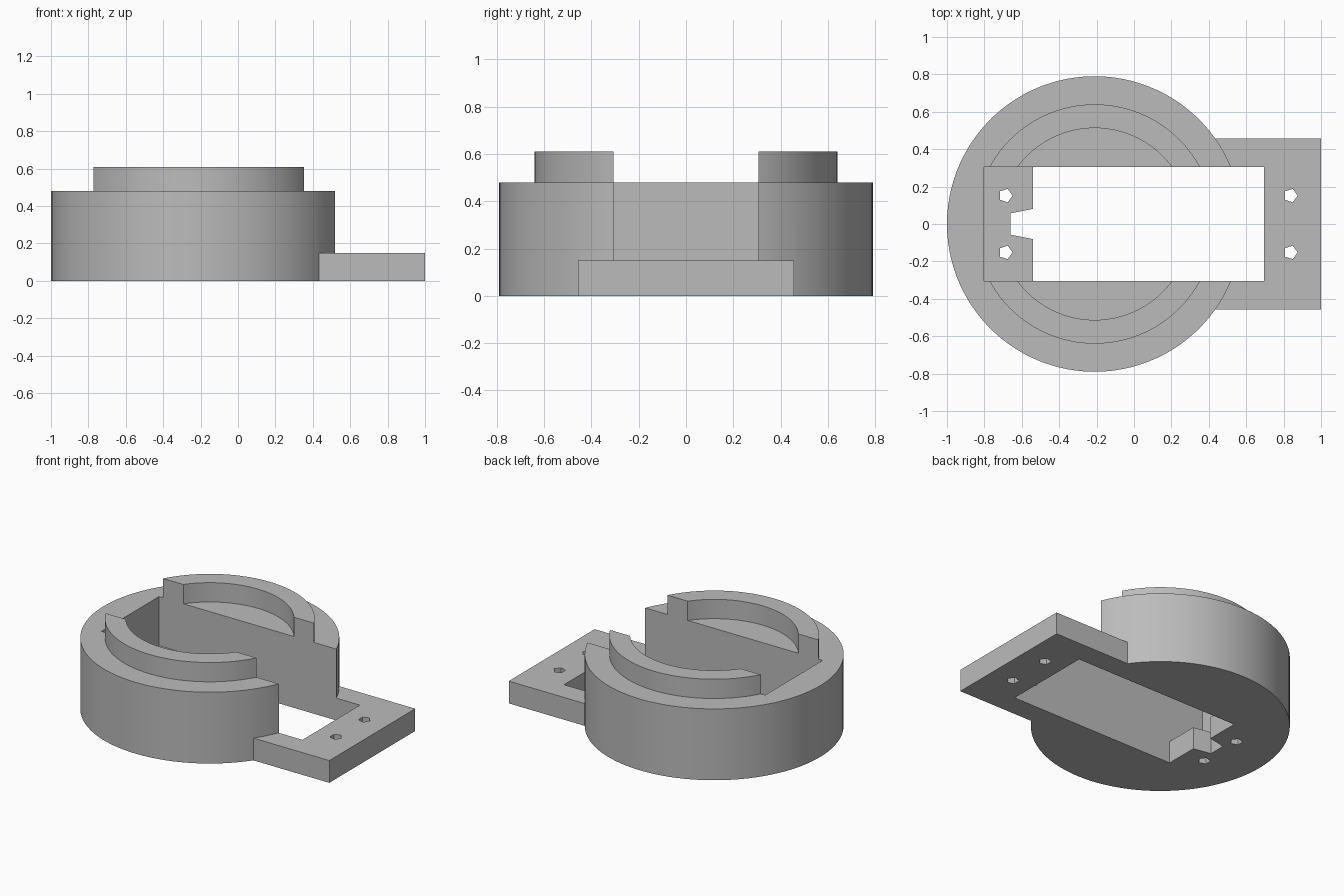
import bpy
import bmesh
import math

cube = bpy.data.objects.get("Cube")
if cube:
    bpy.data.objects.remove(cube, do_unlink=True)

# Main dimensions
CX = -0.21            # centre of the round housing
BODY_R, BODY_H = 0.79, 0.48
RIM_OUT, RIM_IN, RIM_H = 0.64, 0.513, 0.61
PLATE_H, PLATE_Y = 0.15, 0.457
SLOT_Y = 0.306        # half width of the central pocket

grey = bpy.data.materials.new("plain grey")
grey.use_nodes = True
GREY = (0.5, 0.5, 0.5, 1)
grey.diffuse_color = GREY
grey.node_tree.nodes["Principled BSDF"].inputs["Base Color"].default_value = GREY


def prism(name, points, z0, z1):
    """Extrude a counter-clockwise outline from z0 to z1."""
    bm = bmesh.new()
    face = bm.faces.new([bm.verts.new((x, y, z0)) for x, y in points])
    top = bmesh.ops.extrude_face_region(bm, geom=[face])["geom"]
    verts = [v for v in top if isinstance(v, bmesh.types.BMVert)]
    bmesh.ops.translate(bm, verts=verts, vec=(0, 0, z1 - z0))
    bmesh.ops.recalc_face_normals(bm, faces=bm.faces)
    mesh = bpy.data.meshes.new(name)
    bm.to_mesh(mesh)
    bm.free()
    mesh.materials.append(grey)
    obj = bpy.data.objects.new(name, mesh)
    bpy.context.collection.objects.link(obj)
    return obj


def rect(x0, x1, half_y):
    return [(x0, -half_y), (x1, -half_y), (x1, half_y), (x0, half_y)]


def arc(cx, cy, r, a0, a1, n):
    """Points from angle a0 to a1, both ends included."""
    angles = [a0 + (a1 - a0) * i / n for i in range(n + 1)]
    return [(cx + r * math.cos(a), cy + r * math.sin(a)) for a in angles]


def combine(target, tool, operation):
    """Apply a boolean and discard the tool."""
    tool.hide_render = True
    mod = target.modifiers.new(operation, "BOOLEAN")
    mod.operation, mod.solver, mod.object = operation, "EXACT", tool
    bpy.context.view_layer.objects.active = target
    bpy.ops.object.modifier_apply(modifier=mod.name)
    bpy.data.objects.remove(tool, do_unlink=True)


# Round housing joined with the low mounting plate
housing = prism("housing", arc(CX, 0, BODY_R, 0, math.tau, 100)[:-1], 0, BODY_H)
combine(housing, prism("mounting_plate", rect(0, 1, PLATE_Y), 0, PLATE_H), "UNION")

# Pocket above the ledges, open towards the plate
combine(housing, prism("pocket", rect(-0.803, 1.2, SLOT_Y), PLATE_H, 1), "DIFFERENCE")

# Through window with a tapered cable notch in the inner ledge
window = [(-0.54, -SLOT_Y), (0.694, -SLOT_Y), (0.694, SLOT_Y), (-0.54, SLOT_Y),
          (-0.54, 0.081), (-0.66, 0.057), (-0.66, -0.057), (-0.54, -0.081)]
combine(housing, prism("window", window, -0.2, 1), "DIFFERENCE")

# Five-sided screw holes in both ledges
for x in (-0.687, 0.837):
    for y in (-0.152, 0.152):
        outline = arc(x, y, 0.038, 0, math.tau, 5)[:-1]
        combine(housing, prism("screw_hole", outline, -0.2, 0.4), "DIFFERENCE")

# Raised rim in two arcs either side of the pocket
parts = [housing]
for name, turn in (("rim_back", 0), ("rim_front", math.pi)):
    outer, inner = math.asin(SLOT_Y / RIM_OUT), math.asin(SLOT_Y / RIM_IN)
    outline = arc(CX, 0, RIM_OUT, turn + outer, turn + math.pi - outer, 40)
    outline += arc(CX, 0, RIM_IN, turn + math.pi - inner, turn + inner, 40)
    parts.append(prism(name, outline, BODY_H, RIM_H))

# Smooth curved walls, sharp corners
bpy.ops.object.select_all(action="DESELECT")
for obj in parts:
    obj.select_set(True)
bpy.context.view_layer.objects.active = housing
bpy.ops.object.shade_smooth_by_angle(angle=math.radians(30))
